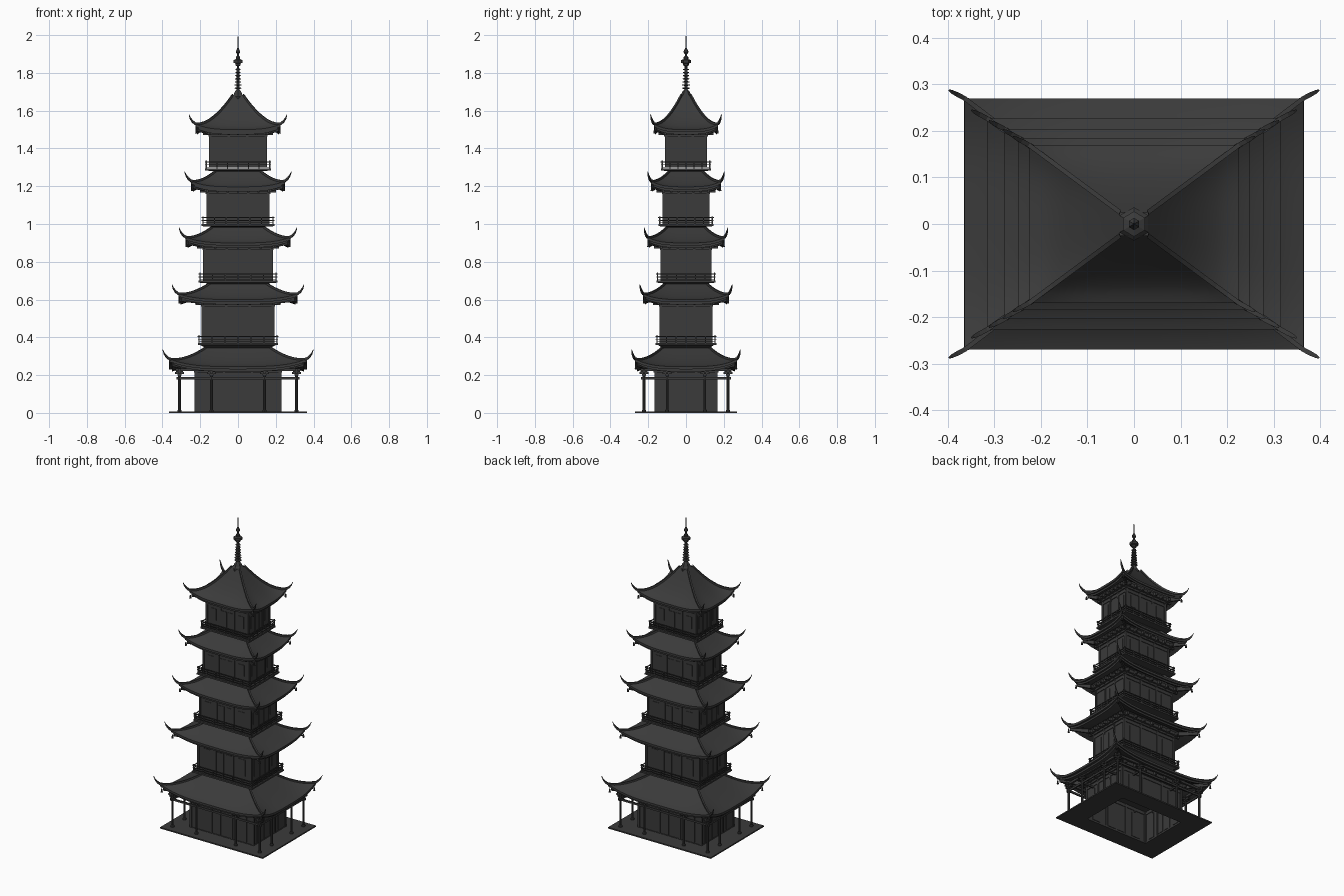
import bpy, bmesh, math
from mathutils import Vector

if "Cube" in bpy.data.objects:
    bpy.data.objects.remove(bpy.data.objects["Cube"])

mat = bpy.data.materials.new("dark grey")
mat.diffuse_color = (0.043, 0.043, 0.043, 1)
mat.use_nodes = True
mat.node_tree.nodes["Principled BSDF"].inputs["Base Color"].default_value = mat.diffuse_color
R = 1.38  # plan ratio, width to depth


def finish(bm, name, smooth=False):
    bmesh.ops.recalc_face_normals(bm, faces=bm.faces)
    me = bpy.data.meshes.new(name)
    bm.to_mesh(me)
    bm.free()
    me.materials.append(mat)
    ob = bpy.data.objects.new(name, me)
    bpy.context.collection.objects.link(ob)
    if smooth:
        bpy.context.view_layer.objects.active = ob
        ob.select_set(True)
        bpy.ops.object.shade_smooth_by_angle(angle=math.radians(30))
        ob.select_set(False)
    return ob


def box(bm, x0, x1, y0, y1, z0, z1):
    v = [bm.verts.new((x, y, z)) for z in (z0, z1)
         for x, y in ((x0, y0), (x1, y0), (x1, y1), (x0, y1))]
    for f in ((3, 2, 1, 0), (4, 5, 6, 7), (0, 1, 5, 4), (1, 2, 6, 5), (2, 3, 7, 6), (3, 0, 4, 7)):
        bm.faces.new([v[i] for i in f])


def cbox(bm, x, y, w, d, z0, z1):
    box(bm, x - w, x + w, y - d, y + d, z0, z1)


def loft(bm, rings, caps=False):
    # rectangular rings (half width, half depth, z)
    loops = [[bm.verts.new((sx * a, sy * b, z)) for sx, sy in ((-1, -1), (1, -1), (1, 1), (-1, 1))]
             for a, b, z in rings]
    for p, q in zip(loops, loops[1:]):
        for i in range(4):
            j = (i + 1) % 4
            bm.faces.new((p[i], p[j], q[j], q[i]))
    if caps:
        bm.faces.new(loops[0][::-1])
        bm.faces.new(loops[-1])


def lathe(bm, prof, cx=0, cy=0, n=6, rot=math.pi / 2):
    loops = [[bm.verts.new((cx + r * math.cos(rot + 2 * math.pi * i / n),
                            cy + r * math.sin(rot + 2 * math.pi * i / n), z)) for i in range(n)]
             for r, z in prof]
    for p, q in zip(loops, loops[1:]):
        for i in range(n):
            j = (i + 1) % n
            bm.faces.new((p[i], p[j], q[j], q[i]))
    bm.faces.new(loops[0][::-1])
    bm.faces.new(loops[-1])


def frame(bm, a, b, t, z0, z1, ext=0):
    # four bars around a rectangle, optionally overrunning the corners
    for s in (-1, 1):
        cbox(bm, 0, s * b, a + ext, t, z0, z1)
        cbox(bm, s * a, 0, t, b + ext, z0, z1)


def roof(name, ex, ey, tx, ty, z0, z1, lift, power, bx, by):
    bm = bmesh.new()
    N, M = 16, 8

    def pt(side, u, v, drop=0):
        a, b = ex + (tx - ex) * v, ey + (ty - ey) * v
        z = z0 + (z1 - z0) * v ** power + lift * abs(u) ** 3.5 * (1 - v) ** 2 - drop
        x, y = ((u * a, -b), (a, u * b), (-u * a, b), (-a, -u * b))[side]
        return x, y, z

    for side in range(4):
        us = [-1 + 2 * i / N for i in range(N + 1)]
        rows = []
        # soffit from the wall outwards, then fascia, then the tiled slope
        wall = [(((u * bx, -by), (bx, u * by), (-u * bx, by), (-bx, -u * by))[side]) + (z0 + 0.008,)
                for u in us]
        rows.append(wall)
        inner = []
        for u in us:
            p, q = pt(side, u, 0, 0.026), pt(side, u, 0)
            inner.append((p[0] * 0.96, p[1] * 0.96, p[2]))
        rows.append(inner)
        rows.append([(p[0] * 0.96, p[1] * 0.96, p[2]) for p in (pt(side, u, 0, 0.014) for u in us)])
        rows.append([pt(side, u, 0, 0.014) for u in us])
        rows += [[pt(side, u, j / M) for u in us] for j in range(M + 1)]
        vs = [[bm.verts.new(p) for p in row] for row in rows]
        for p, q in zip(vs, vs[1:]):
            for i in range(N):
                bm.faces.new((p[i], p[i + 1], q[i + 1], q[i]))
    bmesh.ops.remove_doubles(bm, verts=bm.verts, dist=0.0002)
    finish(bm, name, True)

    # hip ridges with upturned tips, and wind bells
    bm = bmesh.new()
    bells = bmesh.new()
    for sx in (-1, 1):
        for sy in (-1, 1):
            path = [Vector(pt(0, 1, 1 - j / M)) for j in range(M + 1)]
            c = path[-1].copy()
            for ox, oy, oz in ((0.015, 0.008, 0.012), (0.027, 0.014, 0.03), (0.034, 0.018, 0.05)):
                path.append(c + Vector((ox, -oy, oz)))
            side = Vector((0.45, 0.89, 0))
            loops = []
            for i, p in enumerate(path):
                w = 0.005 if i < M + 2 else (0.004 if i == M + 2 else 0.0015)
                h = 0.008 if i < M + 2 else (0.005 if i == M + 2 else 0.001)
                loops.append([bm.verts.new(((p + side * k * w).x * sx, -(p + side * k * w).y * sy, p.z + e))
                              for k, e in ((-1, -0.006), (1, -0.006), (1, h), (-1, h))])
            for p, q in zip(loops, loops[1:]):
                for i in range(4):
                    j = (i + 1) % 4
                    bm.faces.new((p[i], p[j], q[j], q[i]))
            bm.faces.new(loops[0][::-1])
            bm.faces.new(loops[-1])
            # bell
            x, y, z = c.x * 0.98 * sx, -c.y * 0.98 * sy, c.z
            lathe(bells, [(0.001, z - 0.01), (0.001, z - 0.03), (0.004, z - 0.033),
                          (0.005, z - 0.045), (0.007, z - 0.052)], x, y)
            # corner rafter under the eave
            a = Vector((bx * sx, by * sy, z0 - 0.01))
            b = Vector((c.x * 0.96 * sx, -c.y * 0.96 * sy, c.z - 0.028))
            s = Vector((-0.0035 * sx, 0.0035 * sy, 0))
            d = Vector((0, 0, 0.012))
            v = [[bells.verts.new(e + k) for k in (-s - d, s - d, s + d, -s + d)] for e in (a, b)]
            for i in range(4):
                bells.faces.new((v[0][i], v[0][(i + 1) % 4], v[1][(i + 1) % 4], v[1][i]))
            bells.faces.new(v[1])
    finish(bm, name + "_hip_ridges")
    finish(bells, name + "_bells_and_rafters")


def walls(name, a, z0, z1, doors):
    b = a / R
    bm = bmesh.new()
    loft(bm, [(a, b, z0), (a, b, z1)])
    # pilasters, sill and head beams
    for s in (-1, 1):
        for k in (-0.98, -0.33, 0.33, 0.98):
            cbox(bm, k * a, s * b, 0.006, 0.005, z0, z1)
            cbox(bm, s * a, k * b, 0.005, 0.006, z0, z1)
        # door and window plates
        for k in (-0.66, -0.16, 0.16, 0.66):
            low = z0 + (0.015 if doors or abs(k) < 0.3 else 0.05)
            cbox(bm, k * a, s * b, a * 0.13, 0.003, low, z1 - 0.05)
            cbox(bm, s * a, k * b, 0.003, b * 0.13, low, z1 - 0.05)
    frame(bm, a, b, 0.004, z1 - 0.035, z1 - 0.022)
    frame(bm, a, b, 0.004, z0, z0 + 0.01)
    # stepped bracket cornice
    loft(bm, [(a, b, z1 - 0.012), (a + 0.008, b + 0.008, z1 - 0.012), (a + 0.008, b + 0.008, z1),
              (a + 0.02, b + 0.02, z1), (a + 0.02, b + 0.02, z1 + 0.02)], True)
    for s in (-1, 1):
        for i in range(-3, 4):
            cbox(bm, i * a / 3, s * (b + 0.02), 0.006, 0.018, z1 - 0.004, z1 + 0.016)
            cbox(bm, s * (a + 0.02), i * b / 3, 0.018, 0.006, z1 - 0.004, z1 + 0.016)
    finish(bm, name)


def balcony(name, a, b, z, tx, ty, zr):
    bm = bmesh.new()
    # flared support and floor
    loft(bm, [(tx, ty, zr - 0.012), (tx + 0.004, ty + 0.004, zr), (a - 0.015, b - 0.015, z - 0.008),
              (a, b, z - 0.006), (a, b, z + 0.004)], True)
    # rails and posts
    ra, rb = a - 0.006, b - 0.006
    frame(bm, ra, rb, 0.0025, z + 0.036, z + 0.041, 0.008)
    frame(bm, ra, rb, 0.002, z + 0.022, z + 0.026, 0.006)
    frame(bm, ra, rb, 0.002, z + 0.009, z + 0.013)
    for s in (-1, 1):
        for i in range(-3, 4):
            h = z + (0.046 if abs(i) == 3 else 0.038)
            cbox(bm, i * ra / 3, s * rb, 0.003, 0.003, z, h)
            if abs(i) < 3:
                cbox(bm, s * ra, i * rb / 3, 0.003, 0.003, z, h)
    finish(bm, name)


# storeys: wall half width, wall bottom, wall top, tip x, tip y, eave z, roof top z, roof top half width
tiers = [(0.225, 0.0, 0.225, 0.398, 0.288, 0.245, 0.345, 0.17),
         (0.188, 0.37, 0.575, 0.350, 0.245, 0.600, 0.685, 0.148),
         (0.180, 0.70, 0.875, 0.312, 0.222, 0.900, 0.985, 0.133),
         (0.163, 1.00, 1.172, 0.282, 0.203, 1.197, 1.280, 0.118),
         (0.148, 1.30, 1.475, 0.260, 0.188, 1.500, 1.680, 0.03)]
# balcony half width and floor height for storeys 2 to 5
decks = [(0.213, 0.366), (0.208, 0.696), (0.192, 0.995), (0.174, 1.290)]

for i, (a, z0, z1, tipx, tipy, ze, zt, tx) in enumerate(tiers):
    n = str(i + 1)
    walls("storey_" + n, a, z0, z1, i == 0)
    last = i == 4
    ty = tx / R if not last else 0.025
    roof("roof_" + n, tipx - 0.034, tipy - 0.018, tx, ty, ze, zt,
         0.04 if i == 0 else 0.03, 1.6 if last else 1.35, a + 0.015, a / R + 0.015)
    if not last:
        da, dz = decks[i]
        balcony("balcony_" + str(i + 2), da, da / R + 0.006, dz, tx, ty, zt)

# ground slab, open beneath the ground storey
bm = bmesh.new()
for s in (-1, 1):
    cbox(bm, 0, s * 0.2165, 0.365, 0.0535, 0, 0.008)
    cbox(bm, s * 0.295, 0, 0.07, 0.163, 0, 0.008)
finish(bm, "ground_slab")

# porch columns with capitals and tie beams
bm = bmesh.new()
spots = [(sx * x, sy * y) for x, y in ((0.31, 0.222), (0.14, 0.222), (0.31, 0.1))
         for sx in (-1, 1) for sy in (-1, 1)]
for x, y in spots:
    lathe(bm, [(0.011, 0.006), (0.011, 0.014), (0.007, 0.018), (0.007, 0.2)], x, y, 8)
    cbox(bm, x, y, 0.011, 0.011, 0.198, 0.208)
    cbox(bm, x, y, 0.024, 0.005, 0.206, 0.216)
    cbox(bm, x, y, 0.005, 0.024, 0.206, 0.216)
    cbox(bm, x, y, 0.018, 0.018, 0.216, 0.224)
frame(bm, 0.31, 0.222, 0.004, 0.178, 0.190, 0.015)
frame(bm, 0.31, 0.222, 0.006, 0.222, 0.236, 0.02)
for s in (-1, 1):
    for k in (-1, 1):
        cbox(bm, k * 0.265, s * 0.1, 0.045, 0.004, 0.18, 0.19)
        cbox(bm, k * 0.14, s * 0.19, 0.004, 0.032, 0.18, 0.19)
finish(bm, "porch_columns")

# spire: six-sided base, stacked rings, canopy disc and needle
bm = bmesh.new()
prof = [(0.036, 1.66), (0.036, 1.675), (0.026, 1.685), (0.02, 1.70), (0.012, 1.708)]
for i in range(7):
    z = 1.715 + i * 0.0165
    r = 0.021 - 0.001 * i
    prof += [(0.008, z), (r, z + 0.002), (r, z + 0.006), (0.008, z + 0.008)]
prof += [(0.007, 1.835), (0.015, 1.84), (0.015, 1.85), (0.027, 1.853), (0.027, 1.868), (0.012, 1.873),
         (0.012, 1.885), (0.006, 1.89), (0.006, 1.90), (0.013, 1.908), (0.013, 1.914), (0.007, 1.925),
         (0.003, 1.935), (0.0025, 1.98), (0.001, 2.0)]
lathe(bm, prof)
finish(bm, "spire")
